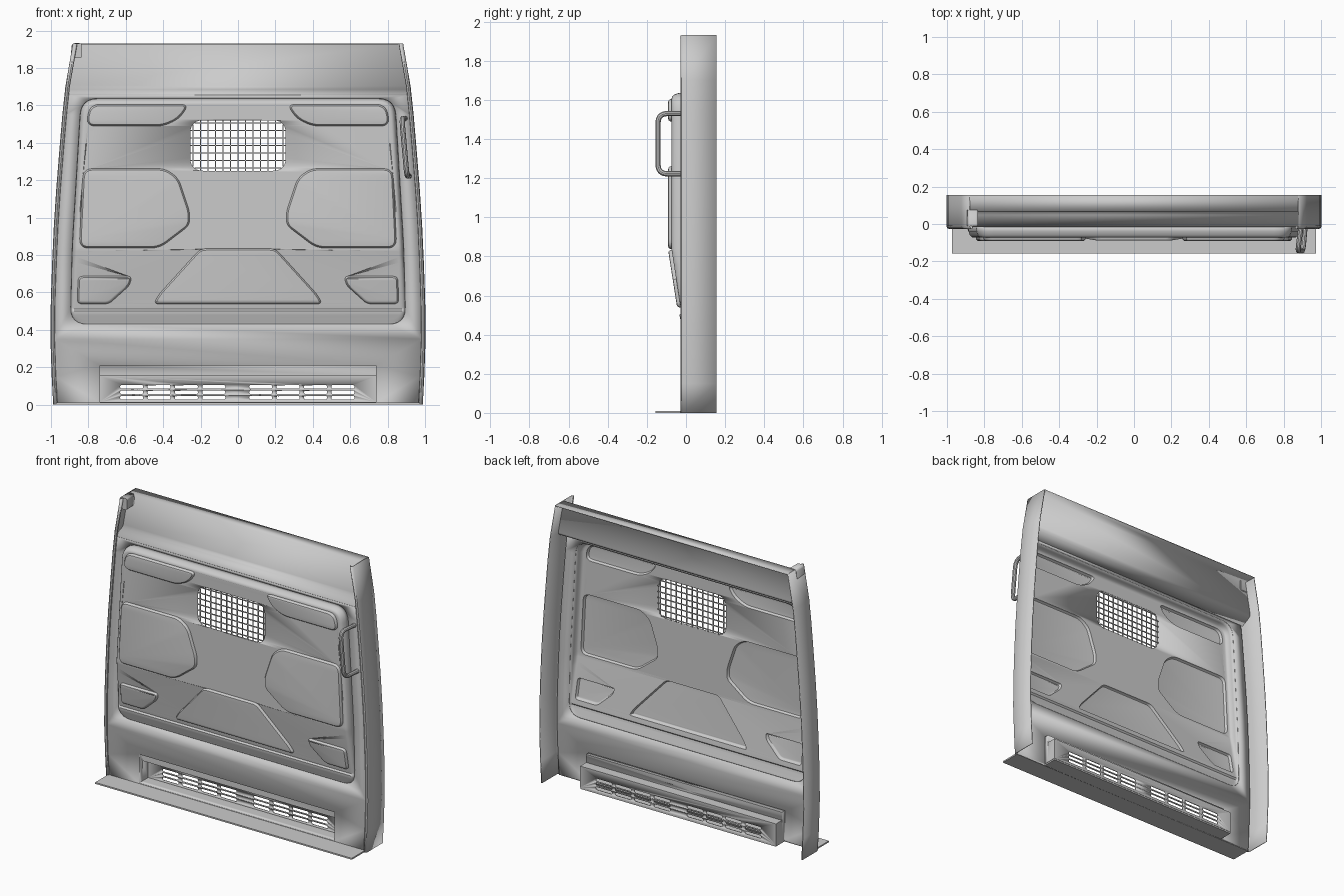
import bpy, bmesh
from mathutils import Vector
from mathutils.geometry import tessellate_polygon

if "Cube" in bpy.data.objects:
    bpy.data.objects.remove(bpy.data.objects["Cube"])

P = -0.012                                   # y of the flat base plate
HALF_W = [(0, .985), (.15, .993), (.35, 1.0), (.55, .998), (.75, .991), (.95, .982), (1.15, .969),
          (1.35, .953), (1.55, .936), (1.7, .92), (1.93, .88)]
BULGE_Y = [(.43, P), (.485, -.028), (.5, -.03), (.51, -.02), (.83, -.07), (1.7, -.07)]


def interp(table, z):
    for (a, u), (b, v) in zip(table, table[1:]):
        if z <= b:
            return u + (v - u) * max(0, z - a) / (b - a)
    return table[-1][1]


def rounded(pts, r, n=6, closed=True):
    """Polyline with filleted corners."""
    pts = [Vector(p) for p in pts]
    out = []
    for i, p in enumerate(pts):
        if not closed and i in (0, len(pts) - 1):
            out.append(p)
            continue
        a, b = pts[i - 1] - p, pts[(i + 1) % len(pts)] - p
        d = min(r, .45 * a.length, .45 * b.length)
        a, b = p + a.normalized() * d, p + b.normalized() * d
        for k in range(n + 1):
            t = k / n
            out.append(a * (1 - t) ** 2 + p * (2 * t * (1 - t)) + b * t * t)
    return out


def rect(x0, x1, z0, z1):
    return [Vector(p) for p in ((x0, z0), (x1, z0), (x1, z1), (x0, z1))]


def inset(loop, d):
    n = len(loop)
    area = sum(loop[i - 1].x * loop[i].y - loop[i].x * loop[i - 1].y for i in range(n))
    s = 1 if area > 0 else -1
    out = []
    for i, p in enumerate(loop):
        e1, e2 = (p - loop[i - 1]).normalized(), (loop[(i + 1) % n] - p).normalized()
        m = (Vector((-e1.y, e1.x)) + Vector((-e2.y, e2.x))).normalized() * s
        c = max(.5, abs(m.dot(Vector((-e1.y, e1.x)))))
        out.append(p + m * d / c)
    return out


def fill(bm, loops, y):
    """Flat face at depth y, the first loop outside and the rest holes."""
    flat = [p for l in loops for p in l]
    vs = [bm.verts.new((p.x, y, p.y)) for p in flat]
    for t in tessellate_polygon([[Vector((p.x, p.y, 0)) for p in l] for l in loops]):
        if len(set(t)) == 3:
            bm.faces.new([vs[i] for i in t])


def strip(bm, a, b, closed=False):
    """Quads between two rows of 3D points."""
    va, vb = [bm.verts.new(p) for p in a], [bm.verts.new(p) for p in b]
    for i in range(0 if closed else 1, len(a)):
        bm.faces.new((va[i - 1], va[i], vb[i], vb[i - 1]))


def at(loop, y):
    return [(p.x, y, p.y) for p in loop]


def finish(name, bm, thick=0):
    bmesh.ops.remove_doubles(bm, verts=bm.verts, dist=1e-5)
    bmesh.ops.recalc_face_normals(bm, faces=bm.faces)
    me = bpy.data.meshes.new(name)
    bm.to_mesh(me)
    bm.free()
    ob = bpy.data.objects.new(name, me)
    bpy.context.collection.objects.link(ob)
    if thick:
        m = ob.modifiers.new("sheet", 'SOLIDIFY')
        m.thickness, m.offset = thick, 0
    bpy.ops.object.select_all(action='DESELECT')
    ob.select_set(True)
    bpy.context.view_layer.objects.active = ob
    bpy.ops.object.shade_smooth_by_angle(angle=.6)
    return ob


def box(bm, x0, x1, y0, y1, z0, z1):
    vs = bmesh.ops.create_cube(bm, size=1)["verts"]
    for v in vs:
        v.co = ((x0 + x1) / 2 + v.co.x * (x1 - x0), (y0 + y1) / 2 + v.co.y * (y1 - y0),
                (z0 + z1) / 2 + v.co.z * (z1 - z0))


def mirrored(half):
    return half + [(-x, z) for x, z in reversed(half)]


# Outlines of the stamped panel, its pads, window and vent opening
bulge = rounded(mirrored([(.895, .43), (.885, .85), (.838, 1.635)]), .09)
window = rounded(rect(-.255, .255, 1.25, 1.52), .07)
right_pads = [
    ([(.265, 1.603), (.79, 1.603), (.812, 1.49), (.40, 1.49), (.315, 1.53)], .06),
    ([(.39, 1.26), (.826, 1.26), (.847, .838), (.42, .838), (.26, .96), (.26, 1.03), (.32, 1.21)], .05),
    ([(.57, .685), (.853, .685), (.858, .54), (.69, .54), (.58, .64)], .025)]
pads = [rounded(p, r) for p, r in right_pads]
pads += [[Vector((-p.x, p.y)) for p in l] for l in pads]
pads.append(rounded(mirrored([(.45, .54), (.42, .59), (.20, .832)]), .03))
opening = rect(-.74, .74, .012, .21)

# Flat base plate
bm = bmesh.new()
edge = [(w - .018, z) for z, w in HALF_W[:9]] + [(interp(HALF_W, 1.655) - .018, 1.655)]
fill(bm, [[Vector(p) for p in mirrored(edge)], bulge, opening], P)
finish("base_plate", bm, .006)

# Stamped panel: y first holds a height factor, turned into real depth afterwards
bm = bmesh.new()
steps = [(0, 0), (.003, .45), (.010, .8), (.018, .95), (.026, 1)]
for (d0, t0), (d1, t1) in zip(steps, steps[1:]):
    strip(bm, at(inset(bulge, d0), t0), at(inset(bulge, d1), t1), True)
fill(bm, [inset(bulge, .026), window] + pads, 1)
for pad in pads:
    steps = [(0, 1), (.003, 1.6), (.008, 1.93), (.014, 2)]
    for (d0, t0), (d1, t1) in zip(steps, steps[1:]):
        strip(bm, at(inset(pad, d0), t0), at(inset(pad, d1), t1), True)
    fill(bm, [inset(pad, .014)], 2)
bmesh.ops.remove_doubles(bm, verts=bm.verts, dist=1e-5)
for z, _ in BULGE_Y[1:-1]:
    bmesh.ops.bisect_plane(bm, geom=bm.verts[:] + bm.edges[:] + bm.faces[:],
                           plane_co=(0, 0, z), plane_no=(0, 0, 1))
for v in bm.verts:
    t = v.co.y
    v.co.y = P + min(t, 1) * (interp(BULGE_Y, v.co.z) - P) - .018 * max(t - 1, 0)
finish("stamped_panel", bm, .006)

# Recessed header with its top lip
bm = bmesh.new()
prof = [(P, 1.655), (.05, 1.682), (.065, 1.692), (.07, 1.705), (.07, 1.927), (.155, 1.927)]
strip(bm, [(-interp(HALF_W, z), y, z) for y, z in prof], [(interp(HALF_W, z), y, z) for y, z in prof])
finish("header_panel", bm, .006)

# Side flanges with rolled front edge
section = [(.018, P), (.016, -.02), (.010, -.024), (.004, -.02), (0, -.010), (0, .155)]
for s, name in ((-1, "left_flange"), (1, "right_flange")):
    bm = bmesh.new()
    for a, b in zip(section, section[1:]):
        strip(bm, *[[(s * (w - d), y, z) for z, w in HALF_W] for d, y in (a, b)])
    finish(name, bm, .006)

# Corner block at the upper left
bm = bmesh.new()
corner = rounded([(-.886, 1.93), (-.835, 1.93), (-.835, 1.855), (-.893, 1.855)], .012, 4)
strip(bm, at(corner, -.01), at(corner, .075), True)
fill(bm, [corner], -.01)
finish("corner_block", bm, .004)

# Vent box with slots
bm = bmesh.new()
Y1, Y2 = .02, .085
inner = rect(-.74, .74, .012, .155)
strip(bm, at(opening, P), at(opening, Y1), True)
strip(bm, at(inner, Y1), at(inner, Y2), True)
fill(bm, [rect(-.74, .74, .155, .21)], Y1)
slots = []
for start in (-.63, .06):
    for c in range(4):
        for z in (.037, .066, .095):
            x = start + .1467 * c
            slots.append(rounded(rect(x, x + .122, z - .010, z + .010), .009, 3))
fill(bm, [inner] + slots, Y2)
finish("vent_box", bm, .005)

# Floor lip
bm = bmesh.new()
box(bm, -.972, .972, -.157, P, 0, .01)
box(bm, -.74, .74, P, Y2, 0, .01)
finish("floor_lip", bm)

# Window wire grid
bm = bmesh.new()
for i in range(13):
    x = -.24 + .04 * i
    e = .025 if i in (0, 12) else 0
    box(bm, x - .003, x + .003, -.069, -.063, 1.247 + e, 1.523 - e)
for i in range(7):
    z = 1.265 + .04 * i
    e = .025 if i in (0, 6) else 0
    box(bm, -.258 + e, .258 - e, -.066, -.060, z - .003, z + .003)
finish("window_grid", bm)

# Grab handle
path = rounded([(.893, P, 1.53), (.876, -.143, 1.53), (.903, -.143, 1.222), (.915, P, 1.222)], .05, 8, False)
cu = bpy.data.curves.new("grab_handle", 'CURVE')
cu.dimensions, cu.bevel_depth, cu.bevel_resolution, cu.use_fill_caps = '3D', .014, 3, True
sp = cu.splines.new('POLY')
sp.points.add(len(path) - 1)
for q, p in zip(sp.points, path):
    q.co = (*p, 1)
handle = bpy.data.objects.new("grab_handle", cu)
bpy.context.collection.objects.link(handle)
bpy.ops.object.select_all(action='DESELECT')
handle.select_set(True)
bpy.context.view_layer.objects.active = handle
bpy.ops.object.convert(target='MESH')
bpy.ops.object.shade_smooth_by_angle(angle=.6)
